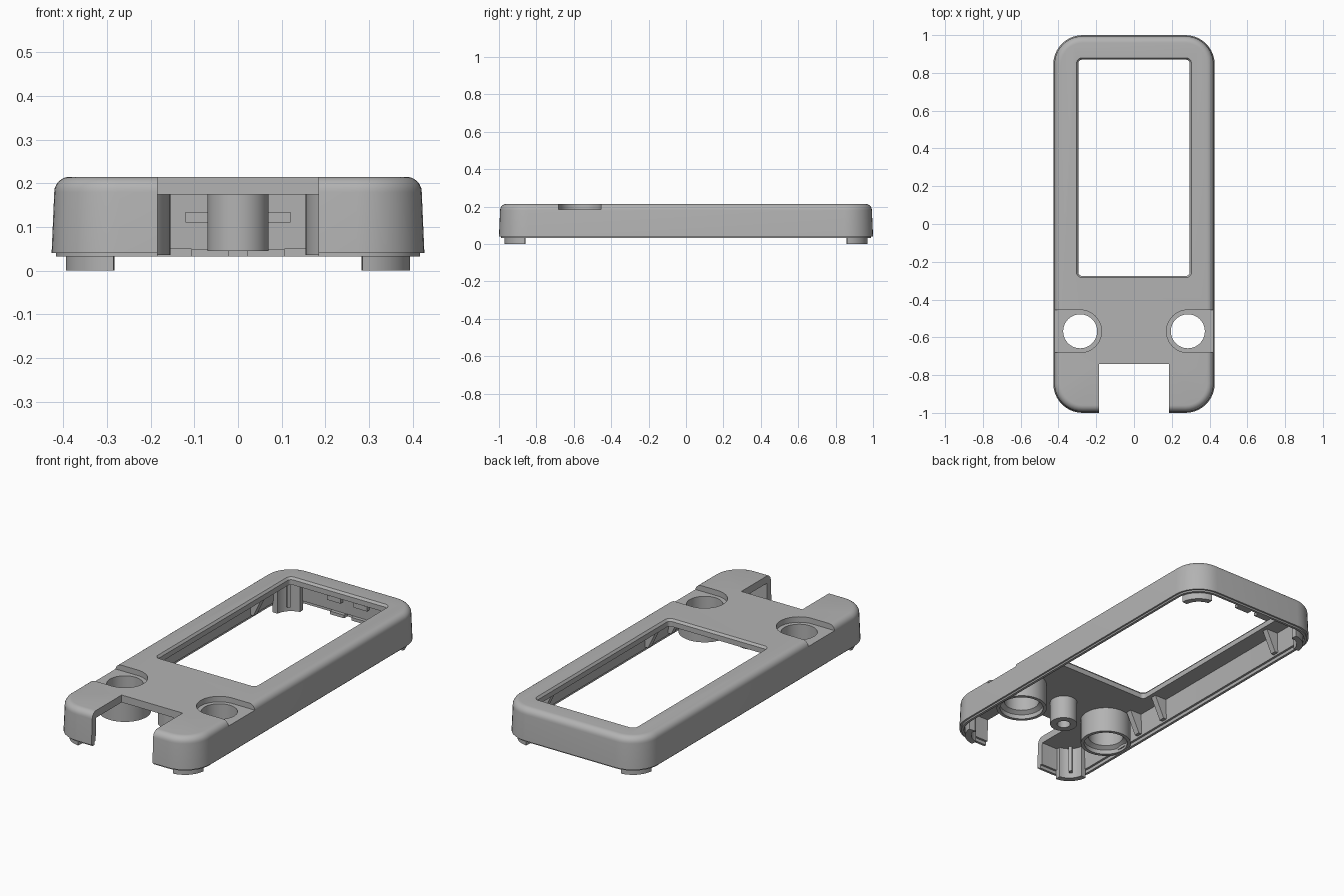
import bpy, bmesh, math

cube = bpy.data.objects.get("Cube")
if cube:
    bpy.data.objects.remove(cube, do_unlink=True)

grey = bpy.data.materials.new("plastic_grey")
grey.use_nodes = True
COLOR = (0.45, 0.45, 0.45, 1)
grey.diffuse_color = COLOR
grey.node_tree.nodes["Principled BSDF"].inputs["Base Color"].default_value = COLOR


def finish(name, bm):
    bmesh.ops.recalc_face_normals(bm, faces=bm.faces)
    mesh = bpy.data.meshes.new(name)
    bm.to_mesh(mesh)
    bm.free()
    ob = bpy.data.objects.new(name, mesh)
    bpy.context.collection.objects.link(ob)
    mesh.materials.append(grey)
    return ob


def skin(name, rings, closed=False):
    """Join equal rings of points; cap the ends unless the rings close up."""
    bm = bmesh.new()
    loops = [[bm.verts.new(p) for p in ring] for ring in rings]
    n = len(loops[0])
    pairs = list(zip(loops, loops[1:]))
    if closed:
        pairs.append((loops[-1], loops[0]))
    else:
        bm.faces.new(loops[0])
        bm.faces.new(loops[-1])
    for a, b in pairs:
        for i in range(n):
            j = (i + 1) % n
            bm.faces.new((a[i], a[j], b[j], b[i]))
    return finish(name, bm)


def rounded_block(name, hx, hy, r, levels, cy=0):
    """Rounded rectangle lofted through (height, inset) levels."""
    rings = []
    for z, inset in levels:
        rad = max(r - inset, 0.008)
        ring = []
        for k, (sx, sy) in enumerate([(1, 1), (-1, 1), (-1, -1), (1, -1)]):
            for i in range(11):
                a = math.pi / 2 * (k + i / 10)
                ring.append((sx * (hx - inset - rad) + rad * math.cos(a),
                             cy + sy * (hy - inset - rad) + rad * math.sin(a), z))
        rings.append(ring)
    return skin(name, rings)


def lathe(name, x, y, profile, closed=False, n=48):
    """Stack of circles given as (radius, height)."""
    turn = [2 * math.pi * i / n for i in range(n)]
    return skin(name, [[(x + r * math.cos(a), y + r * math.sin(a), z) for a in turn]
                       for r, z in profile], closed)


def box(name, x0, x1, y0, y1, z0, z1):
    return skin(name, [[(x0, y0, z), (x1, y0, z), (x1, y1, z), (x0, y1, z)] for z in (z0, z1)])


def cut(target, cutter):
    mod = target.modifiers.new("cut", "BOOLEAN")
    mod.operation, mod.solver, mod.object = "DIFFERENCE", "EXACT", cutter
    bpy.context.view_layer.objects.active = target
    bpy.ops.object.modifier_apply(modifier=mod.name)
    bpy.data.objects.remove(cutter, do_unlink=True)


parts = []

# Shell with stepped lip, drafted walls and a rounded top edge
levels = [(0.032, 0.01), (0.041, 0.01), (0.041, 0), (0.18, 0.006)]
for i in range(1, 7):
    a = math.pi / 2 * i / 6
    levels.append((0.18 + 0.035 * math.sin(a), 0.006 + 0.035 * (1 - math.cos(a))))
shell = rounded_block("case_shell", 0.427, 1.0, 0.155, levels)
parts.append(shell)

# Hollow underside, display window and front notch
cut(shell, rounded_block("cavity", 0.427, 1.0, 0.155,
                         [(0, 0.024), (0.05, 0.024), (0.05, 0.036), (0.175, 0.04)]))
cut(shell, rounded_block("window", 0.295, 0.5725, 0.02,
                         [(0.1, 0), (0.203, 0), (0.213, -0.008), (0.23, -0.02)], 0.2975))
cut(shell, box("notch", -0.184, 0.184, -1.1, -0.74, -0.1, 0.3))

HOLE_X, HOLE_Y = 0.285, -0.568
for side, s in (("left", 1), ("right", -1)):
    x = s * HOLE_X
    # Round recess running out to the side, with a through hole
    cut(shell, lathe("recess", x, HOLE_Y, [(0.113, 0.185), (0.113, 0.3)]))
    cut(shell, box("channel", *sorted((x, s * 0.5)), HOLE_Y - 0.113, HOLE_Y + 0.113, 0.185, 0.3))
    cut(shell, lathe("hole", x, HOLE_Y, [(0.09, 0.1), (0.09, 0.3)]))

    # Socket tube under the hole
    parts.append(lathe(side + "_socket_tube", x, HOLE_Y,
                       [(0.13, 0.036), (0.13, 0.18), (0.09, 0.18), (0.09, 0.075),
                        (0.112, 0.06), (0.112, 0.036)], True))

    # Tapered ribs on the inner side walls
    for label, y in (("tube", -0.42), ("middle", -0.22), ("back", 0.68)):
        outline = [(0.395, 0.178), (0.315, 0.178), (0.372, 0.06), (0.395, 0.06)]
        parts.append(skin(f"{side}_{label}_rib",
                          [[(s * px, y + d, pz) for px, pz in outline] for d in (-0.016, 0.016)]))

    # Curved corner posts that end in the feet
    for end, t in (("front", -1), ("back", 1)):
        arc = [math.radians(5 + 8 * i) for i in range(11)]
        outline = [(0.12, a) for a in arc] + [(0.088, a) for a in reversed(arc)]
        parts.append(skin(f"{side}_{end}_foot",
                          [[(s * (0.275 + r * math.cos(a)), t * (0.85 + r * math.sin(a)), z)
                            for r, a in outline] for z in (0, 0.178)]))
        # Small rib inside each post
        rib = [(0.065, 0.65), (0.1, 0.7), (0.1, 0.87), (0.065, 0.92)]
        parts.append(skin(f"{side}_{end}_post_rib",
                          [[(s * (0.275 + r * math.cos(a)), t * (0.85 + r * math.sin(a)), z)
                            for r, a in rib] for z in (0.03, 0.178)]))

    # Catches on the inner back wall
    parts.append(box(side + "_back_catch", *sorted((s * 0.04, s * 0.12)), 0.94, 0.97, 0.11, 0.135))
    parts.append(box(side + "_back_ledge", *sorted((s * 0.022, s * 0.107)), 0.945, 0.975, 0.033, 0.05))

# Screw post between the sockets
parts.append(lathe("screw_post", 0, HOLE_Y, [(0.07, 0.045), (0.07, 0.178), (0.034, 0.178), (0.034, 0.045)], True))

# Smooth shading on curves, crisp at edges
bpy.ops.object.select_all(action="DESELECT")
for ob in parts:
    ob.select_set(True)
bpy.context.view_layer.objects.active = shell
bpy.ops.object.shade_smooth_by_angle(angle=math.radians(30))
